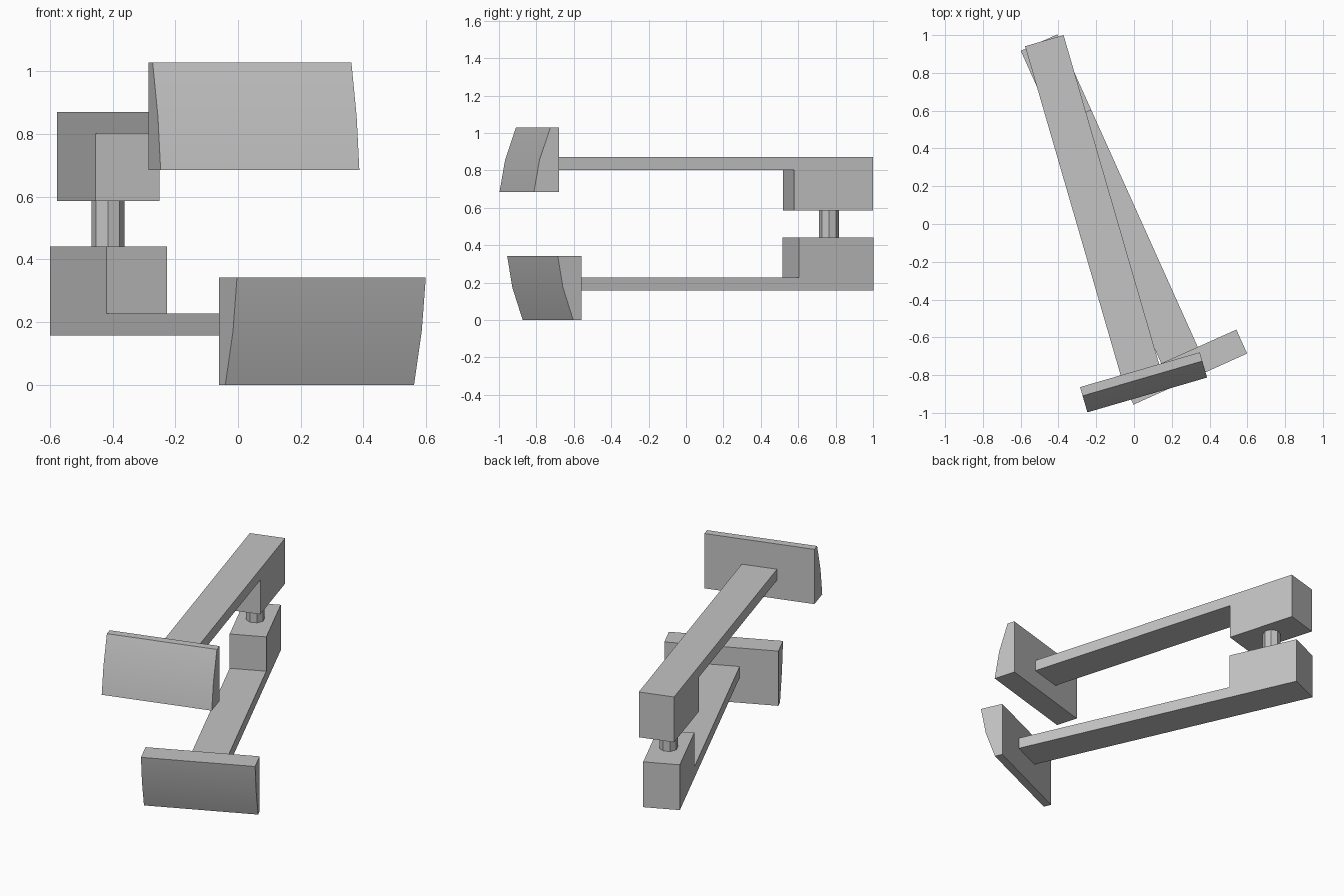
import bpy
import bmesh
from math import radians
from mathutils import Matrix, Vector

cube = bpy.data.objects.get("Cube")
if cube:
    bpy.data.objects.remove(cube, do_unlink=True)

PIVOT = Vector((-0.415, 0.765, 0.514))   # hinge centre, halfway between the arms

grey = bpy.data.materials.new("plain grey")
grey.use_nodes = True
grey.diffuse_color = (0.55, 0.55, 0.55, 1)
grey.node_tree.nodes["Principled BSDF"].inputs["Base Color"].default_value = (0.55, 0.55, 0.55, 1)


def finish(name, bm, matrix, smooth=False):
    bm.transform(matrix)
    bmesh.ops.recalc_face_normals(bm, faces=bm.faces)
    mesh = bpy.data.meshes.new(name)
    bm.to_mesh(mesh)
    bm.free()
    mesh.materials.append(grey)
    obj = bpy.data.objects.new(name, mesh)
    bpy.context.collection.objects.link(obj)
    if smooth:
        bpy.ops.object.select_all(action="DESELECT")
        obj.select_set(True)
        bpy.context.view_layer.objects.active = obj
        bpy.ops.object.shade_smooth_by_angle(angle=radians(30))
    return obj


def extrude_profile(name, profile, half_width, matrix, smooth=False):
    """Extrude a side profile (y, z) across the local x axis."""
    bm = bmesh.new()
    face = bm.faces.new([bm.verts.new((-half_width, y, z)) for y, z in profile])
    result = bmesh.ops.extrude_face_region(bm, geom=[face])
    moved = [v for v in result["geom"] if isinstance(v, bmesh.types.BMVert)]
    bmesh.ops.translate(bm, verts=moved, vec=(2 * half_width, 0, 0))
    return finish(name, bm, matrix, smooth)


# Side profiles of the upper half, with heights measured from the hinge centre
arm_profile = [(0.214, 0.072), (0.214, 0.356), (-1.62, 0.356),
               (-1.62, 0.287), (-0.225, 0.287), (-0.225, 0.072)]
jaw_profile = [(-1.6, 0.171), (-1.6, 0.514), (-1.648, 0.514),
               (-1.708, 0.342), (-1.739, 0.171)]

# Two mirrored arms, each swung about the hinge, with a curved jaw plate
for side, flip, angle in (("upper", 1, 16.2), ("lower", -1, 24.2)):
    place = (Matrix.Translation(PIVOT) @ Matrix.Rotation(radians(angle), 4, "Z")
             @ Matrix.Diagonal((1, 1, flip, 1)))
    extrude_profile(side + "_arm", arm_profile, 0.106, place)
    extrude_profile(side + "_jaw_plate", jaw_profile, 0.33, place, smooth=True)

# Eight-sided hinge pin
pin = bmesh.new()
bmesh.ops.create_cone(pin, cap_ends=True, segments=8, radius1=0.053, radius2=0.053, depth=0.69)
finish("hinge_pin", pin, Matrix.Translation(PIVOT))
